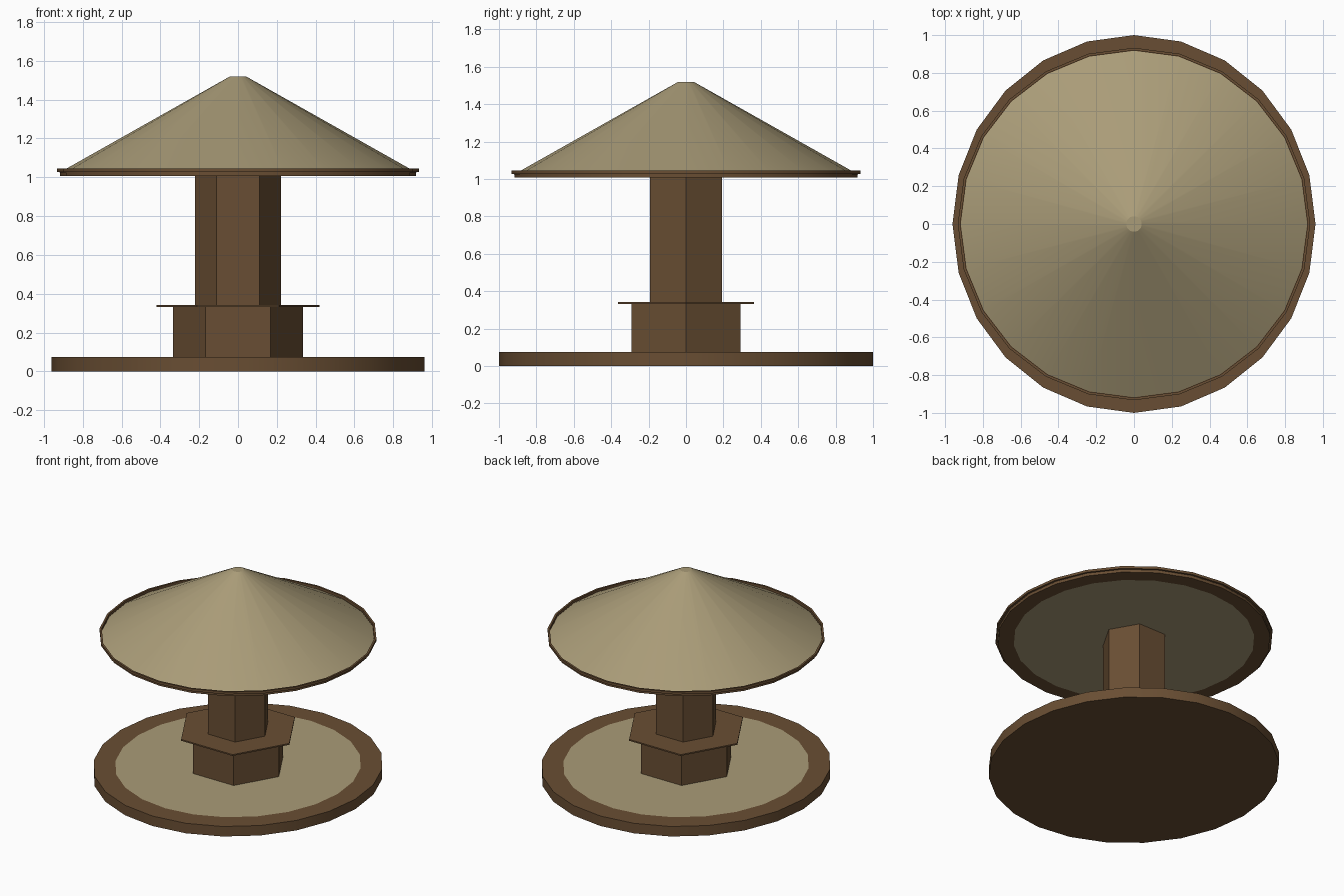
import bpy, bmesh, math

if "Cube" in bpy.data.objects:
    bpy.data.objects.remove(bpy.data.objects["Cube"])


def material(name, color):
    m = bpy.data.materials.new(name)
    m.diffuse_color = (*color, 1)
    m.use_nodes = True
    m.node_tree.nodes["Principled BSDF"].inputs["Base Color"].default_value = m.diffuse_color
    return m


BROWN = material("dark wood brown", (0.141, 0.076, 0.033))
TAN = material("straw tan", (0.40, 0.332, 0.188))


def lathe(name, profile, sides, tan_bands=(), sx=1.0, smooth=False):
    """Spin (radius, z) points, capping both ends; tan_bands lists the tan bands,
    where band i joins points i and i+1, -1 is the first cap and -2 the last cap."""
    bm = bmesh.new()
    rings = []
    for r, z in profile:
        rings.append([bm.verts.new((sx * r * math.cos(2 * math.pi * k / sides),
                                    r * math.sin(2 * math.pi * k / sides), z))
                      for k in range(sides)])
    for i, (a, b) in enumerate(zip(rings, rings[1:])):
        for k in range(sides):
            n = (k + 1) % sides
            bm.faces.new((a[k], a[n], b[n], b[k])).material_index = int(i in tan_bands)
    bm.faces.new(rings[0][::-1]).material_index = int(-1 in tan_bands)
    bm.faces.new(rings[-1]).material_index = int(-2 in tan_bands)
    me = bpy.data.meshes.new(name)
    bm.to_mesh(me)
    bm.free()
    me.materials.append(BROWN)
    me.materials.append(TAN)
    ob = bpy.data.objects.new(name, me)
    bpy.context.collection.objects.link(ob)
    if smooth:
        bpy.ops.object.select_all(action='DESELECT')
        ob.select_set(True)
        bpy.context.view_layer.objects.active = ob
        bpy.ops.object.shade_smooth_by_angle(angle=math.radians(25))
    return ob


# Slightly oval base with a tan inlay on top
lathe("base", [(1.0, 0), (1.0, 0.074), (0.85, 0.074)], 24, (-2,), sx=0.961, smooth=True)

# Hexagonal pedestal, thin ledge and column
lathe("pedestal", [(0.335, 0.07), (0.335, 0.335)], 6)
lathe("ledge", [(0.421, 0.333), (0.421, 0.343)], 6)
lathe("column", [(0.221, 0.34), (0.221, 1.01)], 6)

# Stepped rim with raised lip, tan underside disc and conical roof
lathe("roof", [(0.81, 1.007), (0.917, 1.007), (0.917, 1.027), (0.933, 1.027),
               (0.933, 1.045), (0.919, 1.045), (0.919, 1.025), (0.041, 1.52)],
      24, (-1, 6, -2), smooth=True)
